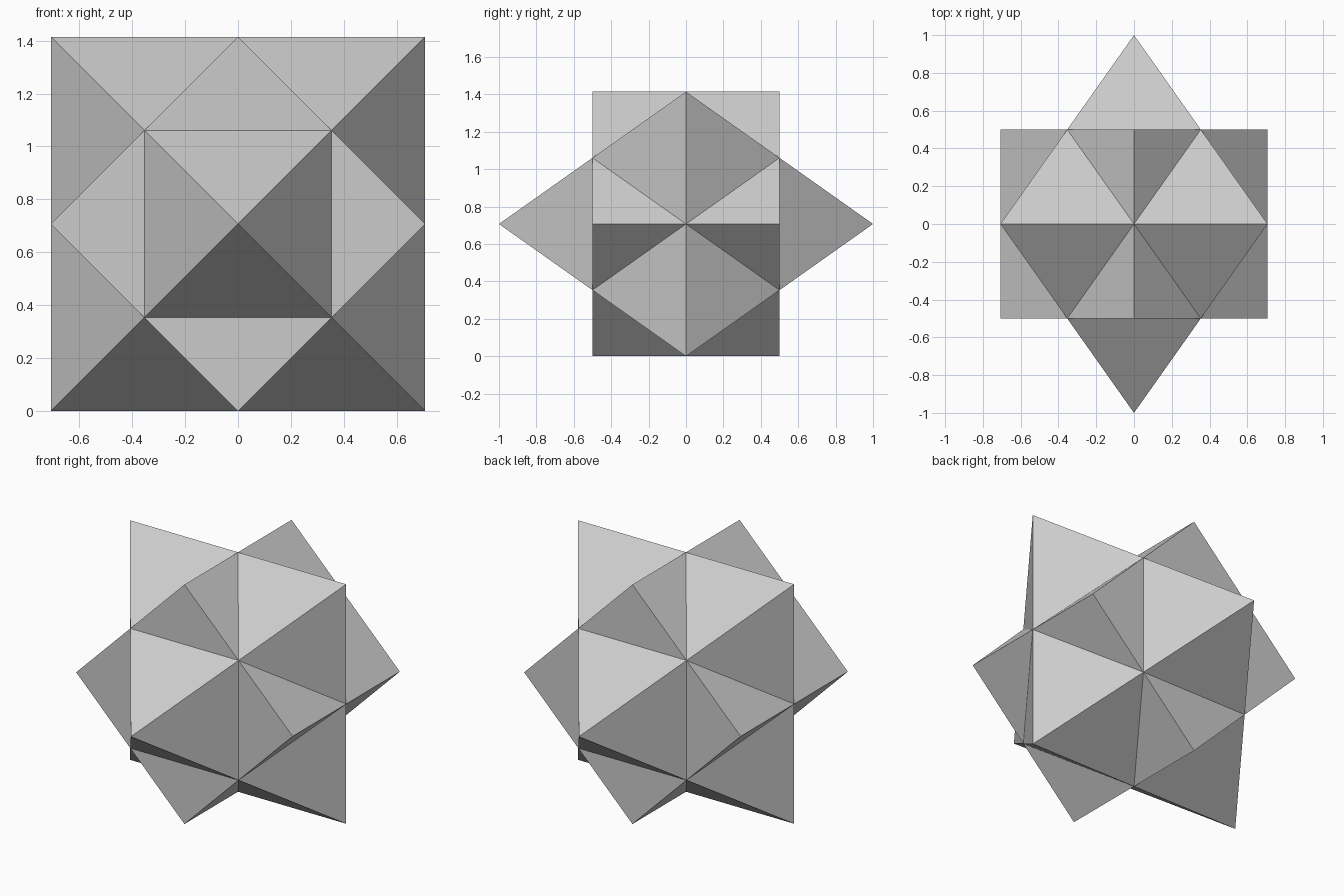
import bpy
import bmesh
from math import pi
from mathutils import Matrix

old = bpy.data.objects.get("Cube")
if old:
    bpy.data.objects.remove(old, do_unlink=True)

HALF_HEIGHT = 0.5 ** 0.5

# Single plain grey
grey = bpy.data.materials.new("light grey")
grey.use_nodes = True
colour = (0.6, 0.6, 0.6, 1.0)
grey.diffuse_color = colour
grey.node_tree.nodes["Principled BSDF"].inputs["Base Color"].default_value = colour

# Both solids are turned an eighth about y and lifted onto the floor
placement = Matrix.Translation((0, 0, HALF_HEIGHT)) @ Matrix.Rotation(pi / 4, 4, "Y")


def add_solid(name, bm):
    bmesh.ops.recalc_face_normals(bm, faces=bm.faces)
    mesh = bpy.data.meshes.new(name)
    bm.transform(placement)
    bm.to_mesh(mesh)
    bm.free()
    mesh.materials.append(grey)
    obj = bpy.data.objects.new(name, mesh)
    bpy.context.collection.objects.link(obj)
    return obj


# Unit cube
bm = bmesh.new()
bmesh.ops.create_cube(bm, size=1)
add_solid("cube_solid", bm)

# Dual octahedron, its edges crossing the cube's edges at their midpoints
bm = bmesh.new()
for axis in range(3):
    for side in (-1, 1):
        point = [0, 0, 0]
        point[axis] = side
        bm.verts.new(point)
bmesh.ops.convex_hull(bm, input=bm.verts)
add_solid("octahedron_solid", bm)
